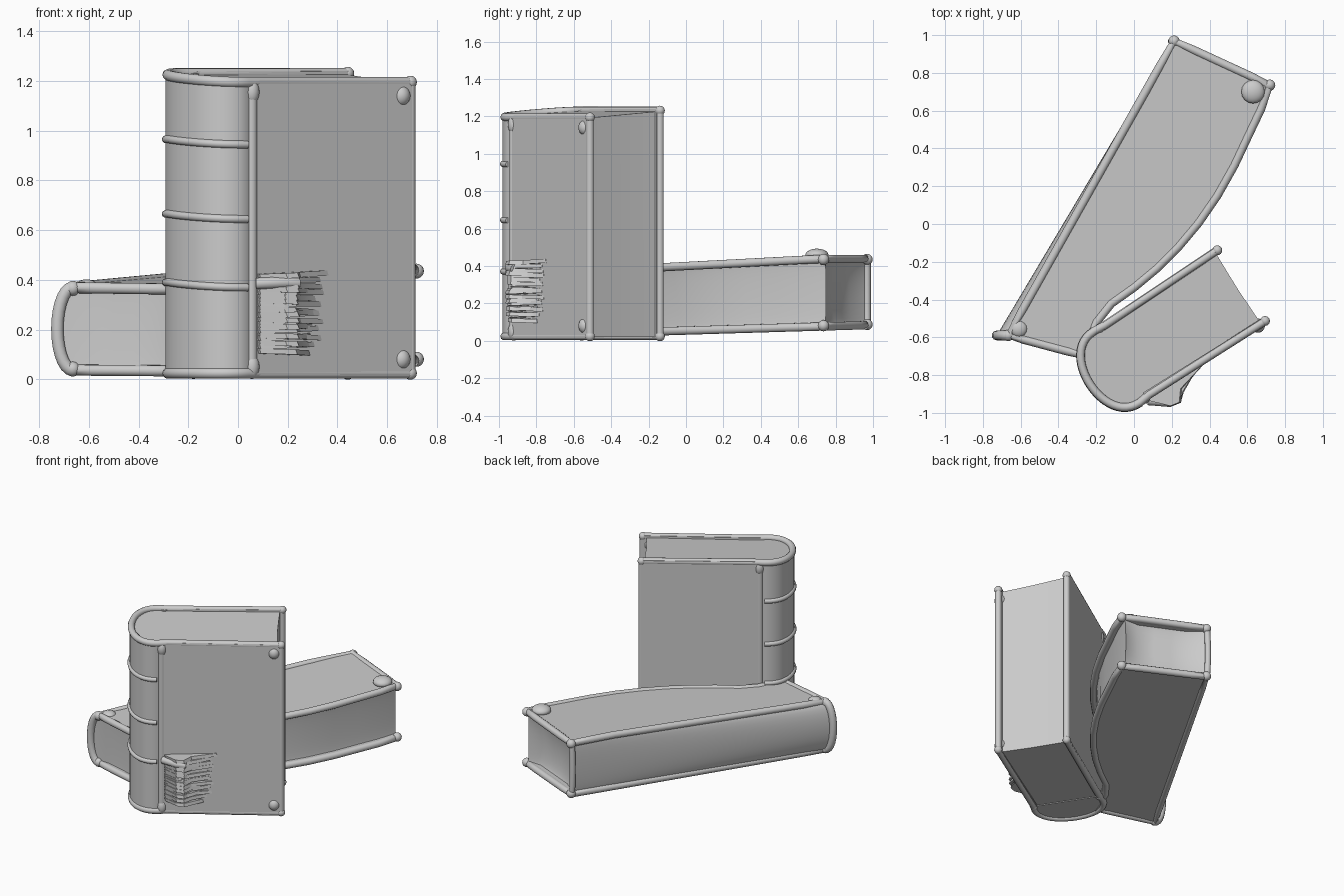
import bpy, bmesh, math, random
from mathutils import Vector

if "Cube" in bpy.data.objects:
    bpy.data.objects.remove(bpy.data.objects["Cube"])

random.seed(4)


def finish(ob, angle=40):
    bpy.ops.object.select_all(action='DESELECT')
    ob.select_set(True)
    bpy.context.view_layer.objects.active = ob
    bpy.ops.object.shade_smooth_by_angle(angle=math.radians(angle))
    return ob


def loft(name, rings, angle=40):
    bm = bmesh.new()
    vr = [[bm.verts.new(p) for p in r] for r in rings]
    n = len(vr[0])
    for a, b in zip(vr, vr[1:]):
        for i in range(n):
            j = (i + 1) % n
            bm.faces.new((a[i], a[j], b[j], b[i]))
    bm.faces.new(vr[0][::-1])
    bm.faces.new(vr[-1])
    bmesh.ops.recalc_face_normals(bm, faces=bm.faces)
    me = bpy.data.meshes.new(name)
    bm.to_mesh(me)
    bm.free()
    ob = bpy.data.objects.new(name, me)
    bpy.context.collection.objects.link(ob)
    return finish(ob, angle)


def tube(name, pts, r=0.022, closed=False):
    cu = bpy.data.curves.new(name, 'CURVE')
    cu.dimensions = '3D'
    cu.bevel_depth = r
    cu.bevel_resolution = 3
    cu.use_fill_caps = True
    sp = cu.splines.new('POLY')
    sp.points.add(len(pts) - 1)
    for q, p in zip(sp.points, pts):
        q.co = (*p, 1)
    sp.use_cyclic_u = closed
    ob = bpy.data.objects.new(name, cu)
    bpy.context.collection.objects.link(ob)
    bpy.ops.object.select_all(action='DESELECT')
    ob.select_set(True)
    bpy.context.view_layer.objects.active = ob
    bpy.ops.object.convert(target='MESH')
    return finish(bpy.context.object, 60)


def knob(name, p, r=0.03, flat=1.0):
    bpy.ops.mesh.primitive_uv_sphere_add(segments=16, ring_count=10, radius=r, location=p)
    ob = bpy.context.object
    ob.name = name
    ob.scale = (1, 1, flat)
    return finish(ob, 180)


# ---------- standing book: u along the cover, v through the thickness ----------
U, V, O = Vector((0.84, 0.54, 0)), Vector((-0.54, 0.84, 0)), Vector((0.03, -0.94, 0))


def S(u, v, z):
    return O + U * u + V * v + Vector((0, 0, z))


def top(v):
    return 1.195 + 0.035 * v / 0.44


def spine_arc(grow=0.0, n=24):
    out = []
    for i in range(n + 1):
        a = math.pi * i / n
        out.append((-(0.172 + grow) * math.sin(a) ** 0.85, 0.22 - (0.225 + grow) * math.cos(a)))
    return out


def prism(name, uv, z0, drop):
    return loft(name, [[S(u, v, z0) for u, v in uv], [S(u, v, top(v) - drop) for u, v in uv]])


fore = [(0.765, 0.44), (0.762, 0.33), (0.76, 0.22), (0.762, 0.11), (0.765, 0.0)]
prism("standing_page_block", [(0.04, 0.02), (0.04, 0.43)] + fore, 0.02, 0.004)
prism("standing_spine", spine_arc(0.01) + [(0.05, 0.43), (0.05, 0.01)], 0.015, 0.004)
prism("standing_front_cover", [(0.04, -0.016), (0.79, -0.02), (0.79, 0.02), (0.04, 0.03)], 0.015, -0.01)
prism("standing_back_cover", [(0.04, 0.42), (0.78, 0.43), (0.78, 0.472), (0.04, 0.458)], 0.015, -0.01)

# rims round head and tail, and up the free edges and hinges
rim = [(0.79, 0.0), (0.06, 0.004)] + spine_arc() + [(0.06, 0.44), (0.78, 0.452)]
tube("standing_head_rim", [S(u, v, top(v)) for u, v in rim])
tube("standing_tail_rim", [S(u, v, 0.024) for u, v in rim])
for side, u, v in (("front", 0.79, 0.0), ("back", 0.78, 0.452)):
    tube(side + "_free_edge", [S(u, v, 0.024), S(u, v, top(v))], 0.021)
    for z in (0.024, top(v)):
        knob(side + "_edge_corner", S(u, v, z), 0.026)
for side, v in (("front", 0.002), ("back", 0.436)):
    tube(side + "_hinge", [S(0.03, v, 0.024), S(0.03, v, top(v))], 0.024)
    for z in (0.05, top(v) - 0.04):
        knob(side + "_hinge_knob", S(0.032, v, z), 0.031, 1.6)

# raised spine bands, sloping slightly to the front
for i, z in enumerate((0.37, 0.645, 0.945)):
    tube("spine_band_%d" % i, [S(u, v, z + 0.02 * min(1, v / 0.3)) for u, v in spine_arc(0.008)], 0.016)

# corner fittings on the front cover
for z in (1.14, 0.08):
    knob("front_corner_fitting", S(0.745, 0.0, z), 0.038, 1.1)

# torn leather patch low on the front cover, in ragged layers
n = 20
for i in range(n):
    z = 0.105 + i * 0.0155
    out = 0.115 + random.uniform(-0.012, 0.01)
    end = 0.31 + random.uniform(-0.02, 0.05) + 0.03 * i / n
    prof = [(0.05, 0.01), (0.055, -0.03), (0.13, -out + 0.01), (0.18, -out),
            (0.225, -0.07 + random.uniform(-0.015, 0.015)), (end, -0.02), (end, 0.01)]
    lean = random.uniform(-0.01, 0.01)
    loft("torn_layer_%d" % i, [[S(u, v, z + lean * u / 0.2) for u, v in prof],
                               [S(u - 0.006, v * 0.95, z + 0.021 + lean * u / 0.2) for u, v in prof]], 25)
tube("torn_patch_lip", [S(0.04, -0.02, 0.385), S(0.13, -0.09, 0.39), S(0.19, -0.095, 0.385)], 0.024)

# ---------- lying book ----------
def zb(y):
    return 0.035 + 0.03 * (y + 0.65)


def zt(y):
    return min(0.438, 0.368 + 0.053 * (y + 0.6))


NW, W, SE, NE = (0.212, 0.968), (-0.665, -0.59), (-0.27, -0.695), (0.718, 0.735)
right = [SE, (-0.2, -0.52), (-0.12, -0.42), (0.0, -0.335), (0.12, -0.235), (0.235, -0.12),
         (0.34, 0.005), (0.44, 0.15), (0.53, 0.31), (0.61, 0.48), (0.672, 0.61), NE]


def lerp(a, b, s):
    return (a[0] + (b[0] - a[0]) * s, a[1] + (b[1] - a[1]) * s)


# outline entries: position, straight inset, curved offset at mid thickness
outline = []
for i in range(13):
    s = i / 12
    outline.append((lerp(NW, W, s), (0, 0), lerp((-0.012, 0.0), (-0.062, 0.0), s)))
for i in range(1, 5):
    outline.append((lerp(W, SE, i / 5), (0.003, 0.015), (0.0, 0.005)))
for p in right:
    outline.append((p, (-0.014, 0.008), (-0.008, 0.006)))
for i in range(1, 5):
    outline.append((lerp(NE, NW, i / 5), (-0.008, -0.015), (-0.02, -0.035)))


def ring(t, body=True):
    k = math.sqrt(max(0, 1 - (2 * t - 1) ** 2))
    pts = []
    for p, a, b in outline:
        x, y = p
        if body:
            x, y = x + a[0] + b[0] * k, y + a[1] + b[1] * k
        pts.append((x, y, zb(p[1]) + (zt(p[1]) - zb(p[1])) * t))
    return pts


levels = [0.5 - 0.5 * math.cos(math.pi * i / 14) for i in range(15)]
loft("lying_pages_and_spine", [ring(t) for t in levels], 50)
for name, t0, t1 in (("bottom", -0.035, 0.06), ("top", 0.94, 1.035)):
    loft("lying_%s_cover" % name, [ring(t0, False), ring(t1, False)])
    tube("lying_%s_rim" % name, ring(0.0 if t0 < 0 else 1.0, False), 0.023, True)

# curved spine rims at both ends of the bulge
for name, idx, r in (("near", 12, 0.026), ("far", 0, 0.02)):
    tube("lying_spine_%s_rim" % name, [ring(t)[idx] for t in levels], r)

# corner knobs
for x, y in (W, NE, NW):
    for f, d in ((zb, 0.004), (zt, -0.003)):
        knob("lying_corner", (x, y, f(y) + d), 0.03)
knob("lying_top_stud_far", (0.63, 0.70, zt(0.7) + 0.022), 0.062, 0.55)
knob("lying_top_stud_near", (-0.61, -0.555, zt(-0.55) + 0.004), 0.045, 0.6)
